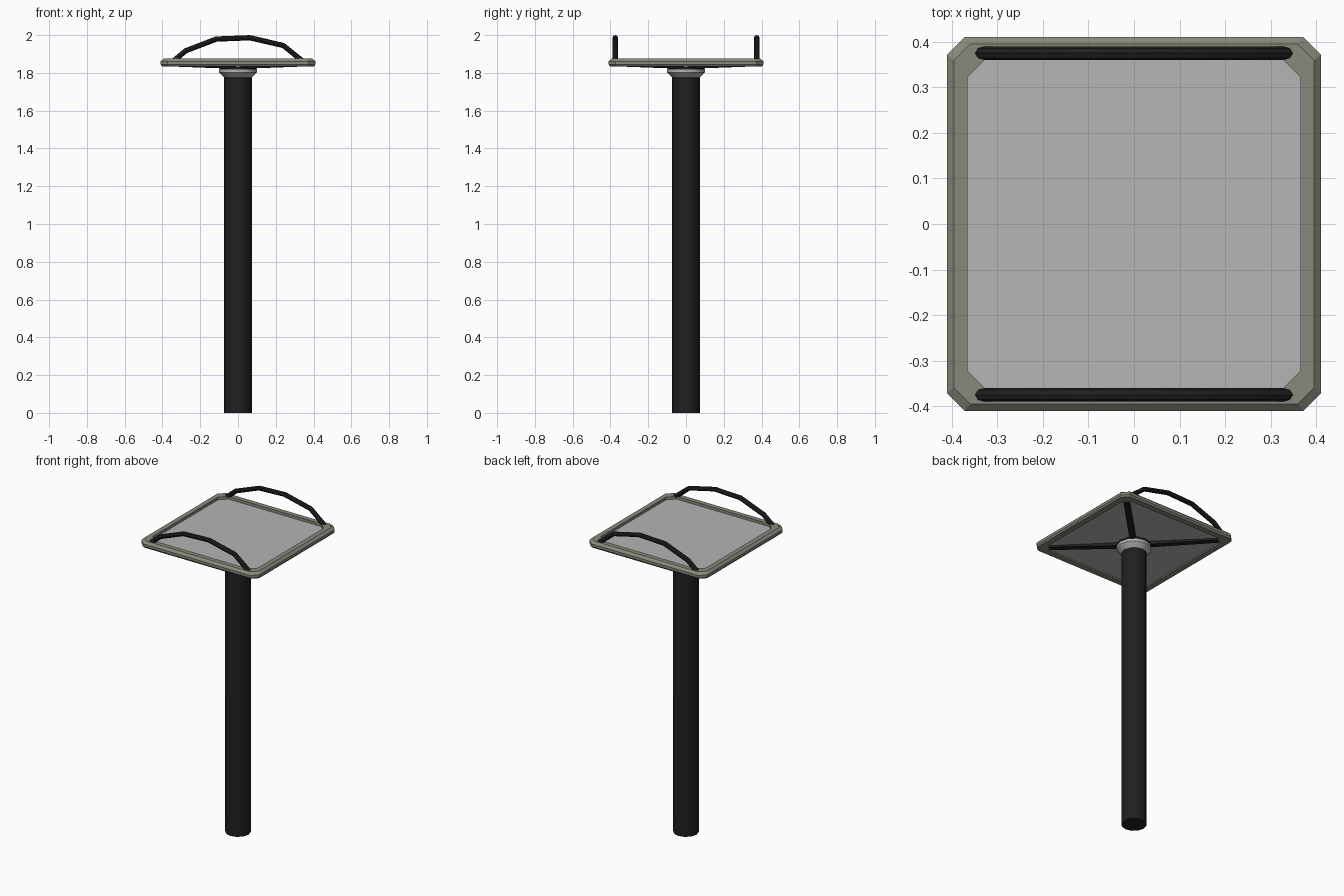
import bpy, bmesh, math
from mathutils import Vector

if "Cube" in bpy.data.objects:
    bpy.data.objects.remove(bpy.data.objects["Cube"])


def material(name, rgb):
    m = bpy.data.materials.new(name)
    m.diffuse_color = (*rgb, 1)
    m.use_nodes = True
    m.node_tree.nodes["Principled BSDF"].inputs["Base Color"].default_value = m.diffuse_color
    return m


BLACK = material("black paint", (0.014, 0.014, 0.014))
FRAME = material("olive grey", (0.25, 0.25, 0.20))
GREY = material("light grey", (0.46, 0.46, 0.46))


def loft(name, rings, mat, closed=False, smooth=False):
    """Skin a list of equal-length point rings; cap the ends unless closed."""
    bm = bmesh.new()
    vs = [[bm.verts.new(p) for p in r] for r in rings]
    n = len(vs[0])
    for i in range(len(vs) if closed else len(vs) - 1):
        a, b = vs[i], vs[(i + 1) % len(vs)]
        for j in range(n):
            k = (j + 1) % n
            bm.faces.new((a[j], a[k], b[k], b[j]))
    if not closed:
        bm.faces.new(vs[0][::-1])
        bm.faces.new(vs[-1])
    bmesh.ops.recalc_face_normals(bm, faces=bm.faces)
    me = bpy.data.meshes.new(name)
    bm.to_mesh(me)
    bm.free()
    me.materials.append(mat)
    ob = bpy.data.objects.new(name, me)
    bpy.context.collection.objects.link(ob)
    if smooth:
        bpy.ops.object.select_all(action='DESELECT')
        ob.select_set(True)
        bpy.context.view_layer.objects.active = ob
        bpy.ops.object.shade_smooth_by_angle(angle=math.radians(35))
    return ob


def circle(r, z, n=12):
    return [(r * math.cos(math.tau * i / n), r * math.sin(math.tau * i / n), z)
            for i in range(n)]


def octagon(h, c, z):
    """Square of half width h with corners cut by c."""
    k = h - c
    return [(x, y, z) for x, y in ((h, -k), (h, k), (k, h), (-k, h),
                                   (-h, k), (-h, -k), (-k, -h), (k, -h))]


# Post, flared collar and cap under the table
loft("post", [circle(0.073, 0), circle(0.073, 1.785)], BLACK, smooth=True)
loft("collar", [circle(0.073, 1.775), circle(0.1, 1.803), circle(0.1, 1.818)],
     GREY, smooth=True)
loft("collar_cap", [circle(0.098, 1.818), circle(0.098, 1.832)], BLACK, smooth=True)

# Bevelled frame and the sunken panel
profile = [(0.365, 0.042, 1.835), (0.402, 0.037, 1.835), (0.41, 0.038, 1.845),
           (0.41, 0.038, 1.861), (0.395, 0.036, 1.875), (0.365, 0.042, 1.875)]
loft("frame", [octagon(*p) for p in profile], FRAME, closed=True)
loft("panel", [octagon(0.37, 0.042, 1.843), octagon(0.37, 0.042, 1.858)], GREY)

# Diagonal support arms, rising slightly outwards
for i in range(4):
    a = math.radians(45 + 90 * i)
    d, s = Vector((math.cos(a), math.sin(a), 0)), Vector((-math.sin(a), math.cos(a), 0))
    rings = []
    for r, z0 in ((0.03, 1.822), (0.48, 1.834)):
        rings.append([d * r + s * w + Vector((0, 0, z))
                      for w, z in ((-0.018, z0), (0.018, z0), (0.018, 1.845), (-0.018, 1.845))])
    loft(f"support_arm_{i + 1}", rings, BLACK)

# Arched handles along both long edges
path = [(-0.345, 1.86), (-0.277, 1.917), (-0.115, 1.979),
        (0.063, 1.986), (0.24, 1.945), (0.345, 1.86)]
R = 0.014
for name, y in (("front_handle", -0.375), ("back_handle", 0.375)):
    rings = []
    for i, (x, z) in enumerate(path):
        p0, p1 = path[max(i - 1, 0)], path[min(i + 1, len(path) - 1)]
        t = Vector((p1[0] - p0[0], 0, p1[1] - p0[1])).normalized()
        up = Vector((-t.z, 0, t.x))
        rings.append([Vector((x, y, z)) + up * R * math.cos(math.tau * j / 8)
                      + Vector((0, 1, 0)) * 0.015 * math.sin(math.tau * j / 8)
                      for j in range(8)])
    loft(name, rings, BLACK, smooth=True)
